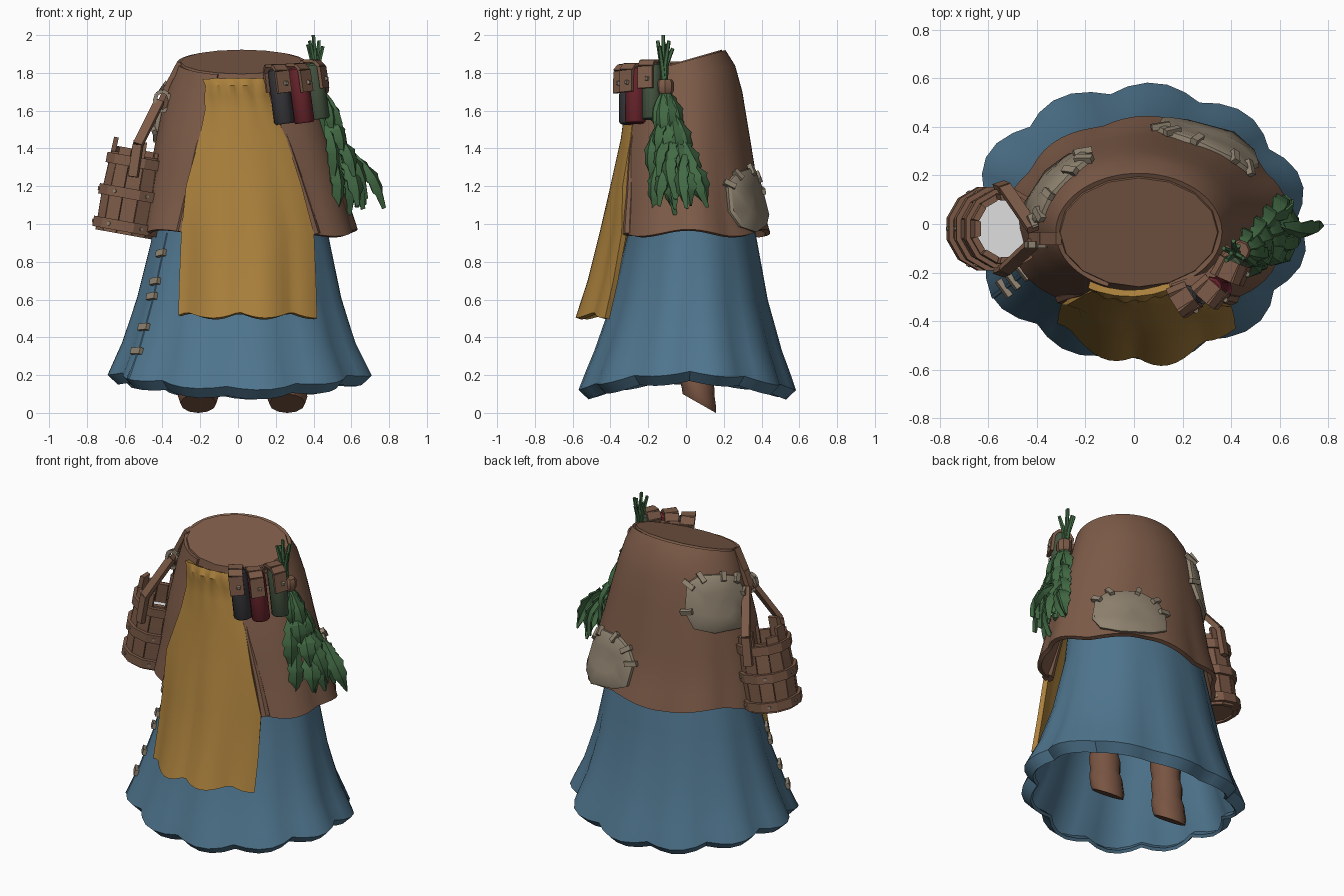
import bpy, bmesh, math, random
from mathutils import Vector as V, Matrix

if "Cube" in bpy.data.objects:
    bpy.data.objects.remove(bpy.data.objects["Cube"])
sin, cos, pi, rad = math.sin, math.cos, math.pi, math.radians


def material(name, *rgb):
    m = bpy.data.materials.new(name)
    m.diffuse_color = (*rgb, 1)
    m.use_nodes = True
    m.node_tree.nodes["Principled BSDF"].inputs["Base Color"].default_value = m.diffuse_color
    return m


BROWN = material("brown_leather", .205, .105, .065)
BLUE = material("blue_cloth", .078, .178, .27)
YELLOW = material("ochre_cloth", .40, .215, .045)
GREEN = material("leaf_green", .055, .145, .058)
TAN = material("tan_patch", .28, .23, .165)
DARK = material("charcoal", .04, .04, .046)
RED = material("dark_red", .14, .018, .025)
OLIVE = material("bottle_green", .06, .09, .052)
MILK = material("pale_milk", .85, .85, .85)
BOOT = material("boot_brown", .19, .09, .055)


def make(name, mat, lofts, thick=0, xf=None, angle=38):
    """Object from lofts: each is (rings, closed around, capped)."""
    bm = bmesh.new()
    for rings, wrap, cap in lofts:
        vs = [[bm.verts.new(p) for p in r] for r in rings]
        n = len(vs[0])
        for a, b in zip(vs, vs[1:]):
            for i in range(n if wrap else n - 1):
                j = (i + 1) % n
                bm.faces.new((a[i], a[j], b[j], b[i]))
        if cap:
            bm.faces.new(vs[0])
            bm.faces.new(vs[-1])
    bmesh.ops.recalc_face_normals(bm, faces=bm.faces)
    for f in bm.faces:
        f.smooth = True
    me = bpy.data.meshes.new(name)
    if xf:
        bm.transform(xf)
    bm.to_mesh(me)
    bm.free()
    me.materials.append(mat)
    ob = bpy.data.objects.new(name, me)
    bpy.context.collection.objects.link(ob)
    if thick:
        s = ob.modifiers.new("thickness", 'SOLIDIFY')
        s.thickness, s.offset = thick, 0
    e = ob.modifiers.new("crisp_edges", 'EDGE_SPLIT')
    e.split_angle = rad(angle)
    return ob


def beam(p, q, w, t, up):
    """Flat bar from p to q, w wide, t thick along up."""
    p, q = V(p), V(q)
    s = (q - p).cross(V(up)).normalized()
    n = s.cross(q - p).normalized()
    box = [s*w/2 + n*t/2, n*t/2 - s*w/2, -s*w/2 - n*t/2, s*w/2 - n*t/2]
    return [[c + o for o in box] for c in (p, q)], True, True


def tube(points, radii, n=8):
    rings = []
    for i, p in enumerate(points):
        d = (V(points[min(i+1, len(points)-1)]) - V(points[max(i-1, 0)])).normalized()
        a = d.orthogonal() if abs(d.z) < .5 else d.cross(V((0, 1, 0)))
        a.normalize()
        b = d.cross(a)
        rings.append([V(p) + (a*cos(2*pi*k/n) + b*sin(2*pi*k/n))*radii[i] for k in range(n)])
    return rings, True, True


def lerp_table(table, z):
    """Interpolate rows whose first value falls from top to bottom."""
    for a, b in zip(table, table[1:]):
        if z >= b[0]:
            t = (a[0] - z)/(a[0] - b[0])
            return [x + (y - x)*t for x, y in zip(a, b)][1:]
    return table[-1][1:]


# Cross-sections: height, centre x, centre y, radius x, radius y
COAT = [(1.85, .02, -.032, .33, .23), (1.77, .02, -.012, .36, .26), (1.65, .02, 0, .398, .285),
        (1.4, .03, 0, .46, .333), (1.15, .045, .003, .515, .368), (.95, .055, .01, .56, .415)]
SKIRT = [(1.65, .02, -.01, .33, .22), (1.3, .02, .01, .40, .28), (.95, .015, .03, .453, .328),
         (.6, .01, .02, .53, .40), (.35, .01, .01, .605, .48), (.17, .015, .005, .68, .555)]


def coat(th, z, off=0):
    cx, cy, rx, ry = lerp_table(COAT, z)
    k = (1.85 - z)/.9
    f = 1 + .05*k*k*(abs(sin(4.5*th)) - .6)
    y = cy - (ry*f + off)*cos(th)
    tilt = .28*(y + .03)*max(0, (z - 1.4)/.45)
    return V((cx + (rx*f + off)*sin(th), y, z + tilt + .018*k**6*sin(5*th)))


def skirt(th, z, off=0):
    cx, cy, rx, ry = lerp_table(SKIRT, z)
    k = max(0, (1.3 - z)/1.13)
    b = abs(sin(5.5*th + .6))
    f = 1 + .08*k**1.6*(b - .65)
    drop = k**4*(.04*cos(2*th) + .02*(b - .6))
    return V((cx + (rx*f + off)*sin(th), cy - (ry*f + off)*cos(th), z - drop))


# Underskirt with scalloped folds and a turned-in hem
ZS = [1.65, 1.3, .95, .78, .6, .47, .35, .25, .17]
rows = [[skirt(2*pi*i/55, z) for i in range(55)] for z in ZS]
rows.append([skirt(2*pi*i/55, .17, -.05) - V((0, 0, .045)) for i in range(55)])
make("skirt", BLUE, [(rows, True, False)], .02)

# Overskirt, open at the front, with rolled front edges
ZC = [1.85, 1.77, 1.65, 1.52, 1.4, 1.27, 1.15, 1.05, .95]


def gap(z):
    return rad(22 + 16*(1.85 - z)/.9)


make("overskirt", BROWN, [([[coat(gap(z) + (2*pi - 2*gap(z))*i/60, z) for i in range(61)]
                            for z in ZC], False, False)], .026)
make("overskirt_edges", BROWN, [tube([coat(s*(gap(z) + .03), z) for z in ZC[3:]],
                                     [.012 + .0045*i for i in range(6)]) for s in (1, -1)])
# Closed waist
make("waist", BROWN, [([[coat(2*pi*i/16, z, o) for i in range(16)]
                        for z, o in ((1.86, -.002), (1.75, -.004), (1.6, -.004))], True, True)])

# Apron: height, left x, right x, centre y, edge setback
APRON = [(1.765, -.185, .155, -.285, .035), (1.73, -.17, .15, -.305, .04), (1.68, -.175, .16, -.295, .04),
         (1.6, -.17, .18, -.31, .045), (1.45, -.20, .25, -.33, .05), (1.2, -.27, .33, -.385, .065),
         (.95, -.295, .395, -.44, .12), (.7, -.305, .405, -.50, .14), (.515, -.31, .41, -.56, .16)]
rows = []
for z, x0, x1, yc, back in APRON:
    k = max(0, (1.3 - z)/.8)
    g = .006 if 1.65 < z < 1.75 else 0
    row = []
    for i in range(25):
        u = i/12 - 1
        fold = abs(sin(u*4.2 + .5))
        row.append(V((x0 + (x1 - x0)*i/24, yc + back*u*u + k*.045*(.6 - fold) + g*sin(i*1.1),
                      z - .035*k**3*(fold - .5))))
    rows.append(row)
make("apron", YELLOW, [(rows, False, False)], .03)


# Cloth patches with stitches
def patch(name, tc, zc, dt, dz, seed, stitched):
    random.seed(seed)
    out = []
    for k in range(10):
        a = 2*pi*k/10 + .2
        r = random.uniform(.95, 1.08)
        c, s = cos(a), sin(a)
        out.append((dt*r*math.copysign(abs(c)**.7, c), dz*r*math.copysign(abs(s)**.7, s)))
    rings = [[coat(tc + t*f, zc + z*f, off) for t, z in out]
             for f, off in ((1, .005), (1, .034), (.92, .043), (.45, .043), (.05, .043))]
    make(name, TAN, [(rings, True, True)])
    st = []
    for t, z in (out[k] for k in stitched):
        p, q = coat(tc + t*.8, zc + z*.8, .048), coat(tc + t*1.1, zc + z*1.1, .028)
        st.append(beam(p, q, .03, .026, (sin(tc), -cos(tc), 0)))
    make(name + "_stitches", TAN, st)


patch("side_patch", rad(-121), 1.58, rad(29), .16, 2, (0, 1, 2, 3, 4, 5, 9))
patch("hem_patch", rad(149), 1.125, rad(26), .165, 7, (1, 2, 3, 4, 0))

# Seam stitches on the skirt
TH = rad(-58)
make("skirt_stitches", TAN, [beam(skirt(TH - .075, z - .005, .018), skirt(TH + .075, z + .005, .018),
                                  .035, .028, (sin(TH), -cos(TH), .3))
                             for z in (.845, .695, .615, .45, .32)])
make("skirt_seam", BLUE, [tube([skirt(TH, z, .002) for z in ZS[2:]], [.012]*7, 6)])

# Boots: height, y, radius x, radius y, tilt
BOOTS = [(.60, .03, .085, .09, 0), (.40, .035, .09, .092, .1), (.33, .04, .082, .085, .1),
         (.29, .045, .095, .092, .15), (.20, .05, .088, .087, .2), (.17, .055, .1, .094, .25),
         (.12, .062, .104, .09, .4), (.085, .068, .107, .09, .5), (.05, .07, .095, .088, .57)]
for side, x in (("left", -.21), ("right", .26)):
    make(side + "_boot", BOOT, [([[V((x + rx*cos(pi*i/6), y + ry*sin(pi*i/6), z - t*ry*sin(pi*i/6)))
                                   for i in range(12)] for z, y, rx, ry, t in BOOTS], True, True)])

# Bucket of staves, built upright then leaned
LEAN = Matrix.Translation((-.605, -.02, .945)) @ Matrix.Rotation(.178, 4, 'Y')


def ring(r, z, n=12):
    return [V((r*cos(2*pi*(i + .5)/n), r*sin(2*pi*(i + .5)/n), z)) for i in range(n)]


staves = []
for i in range(12):
    a = 2*pi*i/12
    h = .50 if i in (3, 6, 9) else .44 + (.03, -.015, .015)[i % 3]
    staves.append(([[V((r*cos(a + d), r*sin(a + d), z)) for r, d in
                     ((ro, -.25), (ro, .25), (ro - .026, .25), (ro - .026, -.25))]
                    for z, ro in ((0, .157), (.2, .16), (h, .146))], True, True))
make("bucket_staves", BROWN, staves, 0, LEAN, 20)
make("bucket_hoops", BROWN, [([ring(r, z) for r, z in ((.15, h), (r0, h), (r0, h + .055), (.148, h + .055),
                                                       (.15, h))], True, False)
                             for h, r0 in ((.015, .178), (.19, .178), (.36, .168))], 0, LEAN, 20)
make("bucket_milk", MILK, [([ring(.138, .28), ring(.138, .3)], True, True)], 0, LEAN)
make("bucket_base", BROWN, [([ring(.14, .01), ring(.14, .03)], True, True)], 0, LEAN)
make("hoop_studs", TAN, [tube([V((cos(a), sin(a), 0))*(r0 - .015) + V((0, 0, h + .028)),
                               V((cos(a), sin(a), 0))*r0 + V((0, 0, h + .028))], [.01, .01], 6)
                         for h, r0 in ((.015, .178), (.19, .178))
                         for a in (pi/3*k for k in range(6))], 0, LEAN)

# Bucket handle, hanging strap and ring
straps = []
for s in (1, -1):
    pts = [V((-.555, -.02 + s*.178, 1.25)), V((-.53, -.02 + s*.168, 1.42)), V((-.415, -.05 + s*.03, 1.65))]
    straps += [beam(a, b, .05, .03, (-.3, s, .2)) for a, b in zip(pts, pts[1:])]
make("bucket_handle", BROWN, straps)
make("hanging_strap", BROWN, [beam((-.42, -.06, 1.62), (-.375, -.06, 1.73), .05, .03, (-1, 0, .3)),
                              beam((-.375, -.06, 1.73), (-.31, -.06, 1.855), .055, .026, (-1, 0, .3))])
loop = [V((-.40 + .042*cos(2*pi*i/8), -.085, 1.65 + .055*sin(2*pi*i/8))) for i in range(9)]
make("strap_ring", TAN, [beam(a, b, .02, .026, (0, 1, 0)) for a, b in zip(loop, loop[1:])])

# Bottles, each held by a leather strap folded over its top
for name, mat, x, y, lift in (("dark", DARK, .225, -.30, 0), ("red", RED, .33, -.268, .005),
                              ("green", OLIVE, .41, -.18, .025)):
    def at(z):
        return V((x + (1.7 - z)*.13, y, z + lift))
    make(name + "_bottle", mat, [tube([at(z) for z in (1.53, 1.54, 1.78, 1.815, 1.825)],
                                      [.046, .054, .053, .048, .036], 12)])
    out = V((x - .05, y + .02, 0)).normalized()
    side = V((.012*out.y, -.012*out.x, 0))
    fold = [at(1.695) + out*.058, at(1.81) + out*.056, at(1.838) + out*.03,
            at(1.838) - out*.03, at(1.80) - out*.056, at(1.70) - out*.056]
    make(name + "_strap", BROWN, [beam(a + side, b + side, .084, .018, out + V((0, 0, .3)))
                                  if k in (0, 4) else beam(a + side, b + side, .084, .018, (0, 0, 1))
                                  for k, (a, b) in enumerate(zip(fold, fold[1:]))])
    make(name + "_strap_stud", TAN, [tube([at(1.745) + out*.06, at(1.745) + out*.078], [.019, .01], 4)])
belt = [V((.16, -.265, 1.77)), V((.31, -.215, 1.77)), V((.40, -.12, 1.77))]
make("bottle_belt", BROWN, [beam(a, b, .07, .04, (.5, -.8, 0)) for a, b in zip(belt, belt[1:])])


# Herb bundle: jagged folded leaves, stems and tie
def leaf(base, tip, w, out):
    d = tip - base
    s = d.cross(out).normalized()
    n = s.cross(d).normalized()
    if n.dot(out) < 0:
        n = -n
    prof = ((0, .15), (.2, .7), (.27, .55), (.45, 1), (.52, .75), (.68, .8), (.75, .5), (1, .03))
    return [[base + d*t + s*w*k*e + n*(.022*(1 - abs(e)) + .04*sin(pi*t)) for e in (-1, 0, 1)]
            for t, k in prof], False, False


random.seed(11)
leaves = []
for lvl in range(4):
    t = lvl/3
    base = V((.43 + .12*t, -.105 + .075*t, 1.70 - .36*t))
    for k in range(4):
        u = k/1.5 - 1
        tip = base + V((.09 - .05*u*u - .02*u + random.uniform(-.02, .02) + .03*t,
                        u*(.05 + .07*t) + .015,
                        -.27 + .04*abs(u) + random.uniform(-.03, .02)))
        leaves.append(leaf(base + V((0, u*.025*t, 0)), tip, .044 + .018*t, V((1, .9*u - .35, .35))))
# Hanging tips: base then tip
for b, p in (((.61, .0, 1.36), (.765, .01, 1.08)), ((.49, -.12, 1.36), (.51, -.155, 1.05)),
             ((.46, -.14, 1.52), (.49, -.17, 1.22)), ((.55, -.06, 1.34), (.58, -.05, 1.05)),
             ((.57, .03, 1.36), (.62, .12, 1.09)), ((.54, -.07, 1.42), (.67, -.05, 1.13))):
    leaves.append(leaf(V(b), V(p), .052, V((.7, -.7, .3))))
make("herb_leaves", GREEN, leaves, .01, None, 25)
make("herb_core", GREEN, [tube([(.43, -.11, 1.74), (.475, -.08, 1.5), (.54, -.04, 1.3), (.57, -.02, 1.15)],
                               [.025, .045, .06, .02], 7)])
make("herb_stems", GREEN, [tube([(.43, -.11, 1.68), (.41 + .3*dx, -.12 + .3*dy, 1.84), (.40 + dx, -.12 + dy, z)],
                                [.014, .013, .010], 5)
                           for dx, dy, z in ((0, 0, 2.0), (.03, .03, 1.97), (-.03, .02, 1.95), (.05, -.02, 1.94),
                                             (-.02, -.03, 1.97), (.01, .05, 1.93))])
make("herb_tie", BROWN, [tube([(.437, -.11, z) for z in (1.69, 1.705, 1.75, 1.765)],
                              [.036, .046, .046, .036], 8),
                         beam((.40, -.13, 1.73), (.36, -.10, 1.74), .05, .03, (0, 0, 1))])
